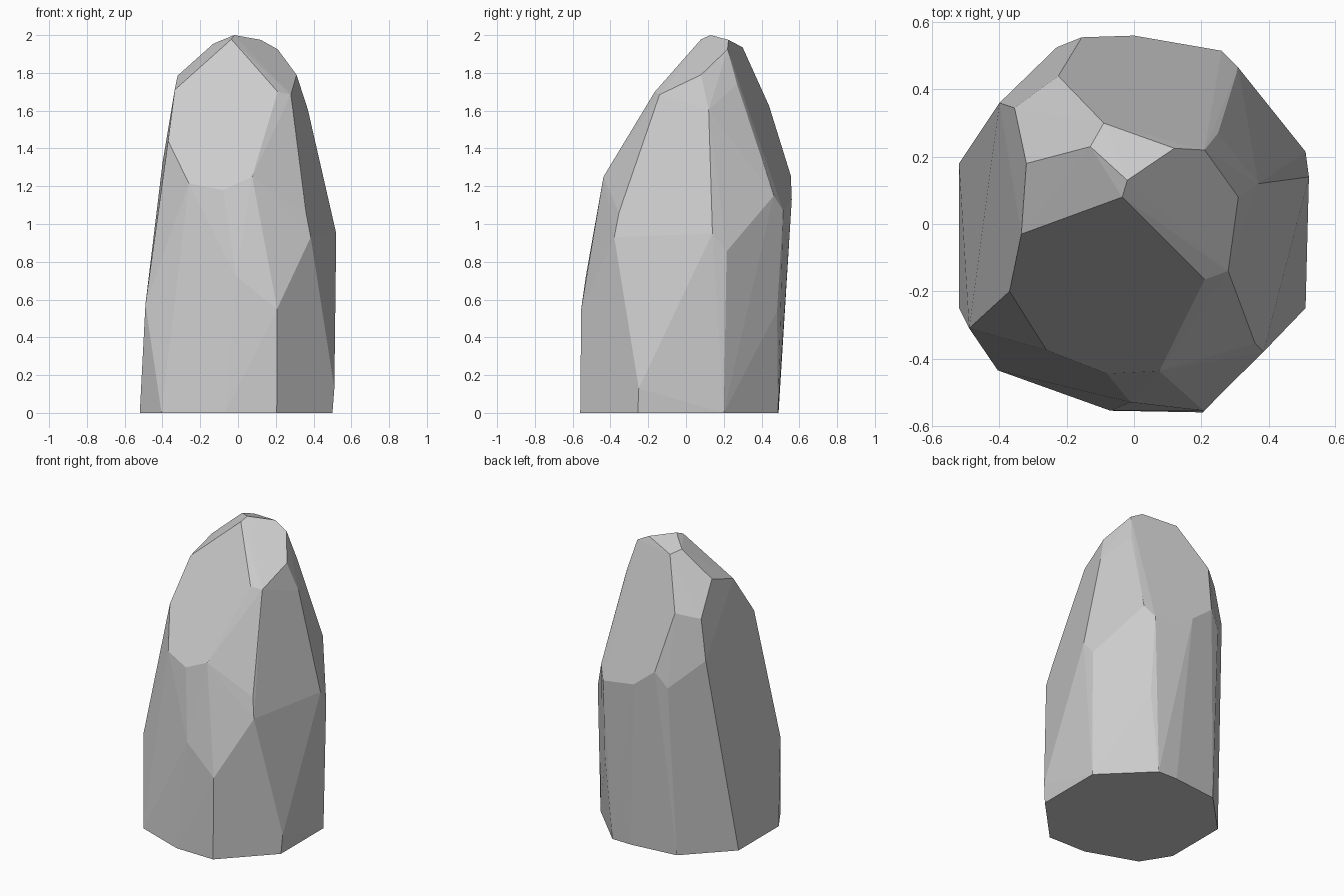
import bpy, bmesh, math

# Corner points of the faceted stone, grouped by level
base = [(.205, -.56), (-.07, -.555), (-.405, -.435), (-.52, -.25), (-.52, .18),
        (-.25, .455), (.07, .49), (.21, .487), (.5, .2), (.5, -.255)]
lower = [(-.49, -.31, .575), (-.01, -.53, .725), (.14, -.53, .715),
         (.207, -.555, .55), (.51, -.25, .13), (.27, .482, .54)]
shoulder = [(.52, .14, .95), (.51, .215, .855), (.31, .465, 1.15), (.26, .515, 1.07),
            (0, .56, 1.13), (-.155, .555, 1.255), (-.23, .525, 1.15),
            (-.40, .36, 1.32), (-.37, -.20, 1.44), (-.26, -.375, 1.215),
            (-.08, -.445, 1.18), (.075, -.437, 1.25), (.36, -.355, 1.06),
            (.385, -.38, .93)]
crown = [(-.02, .13, 2.0), (-.13, .23, 1.955), (-.09, .30, 1.935), (.12, .225, 1.975),
         (.21, .22, 1.925), (-.035, .08, 1.978), (.31, .08, 1.79), (.37, .12, 1.605),
         (.28, -.14, 1.685), (.21, -.165, 1.70), (.25, .27, 1.74),
         (-.225, .44, 1.625), (-.355, .345, 1.585), (-.32, .18, 1.785),
         (-.335, -.03, 1.71)]

# Wrap the corners in a convex shell and merge nearly flat facets
bm = bmesh.new()
for p in [(x, y, 0) for x, y in base] + lower + shoulder + crown:
    bm.verts.new(p)
hull = bmesh.ops.convex_hull(bm, input=bm.verts[:])
loose = [v for v in bm.verts if not v.link_faces]
bmesh.ops.delete(bm, geom=loose, context='VERTS')
bmesh.ops.dissolve_limit(bm, angle_limit=math.radians(2),
                         verts=bm.verts[:], edges=bm.edges[:])
bmesh.ops.recalc_face_normals(bm, faces=bm.faces[:])

mesh = bpy.data.meshes.new("standing_stone")
bm.to_mesh(mesh)
bm.free()
stone = bpy.data.objects.new("standing_stone", mesh)
bpy.context.collection.objects.link(stone)
